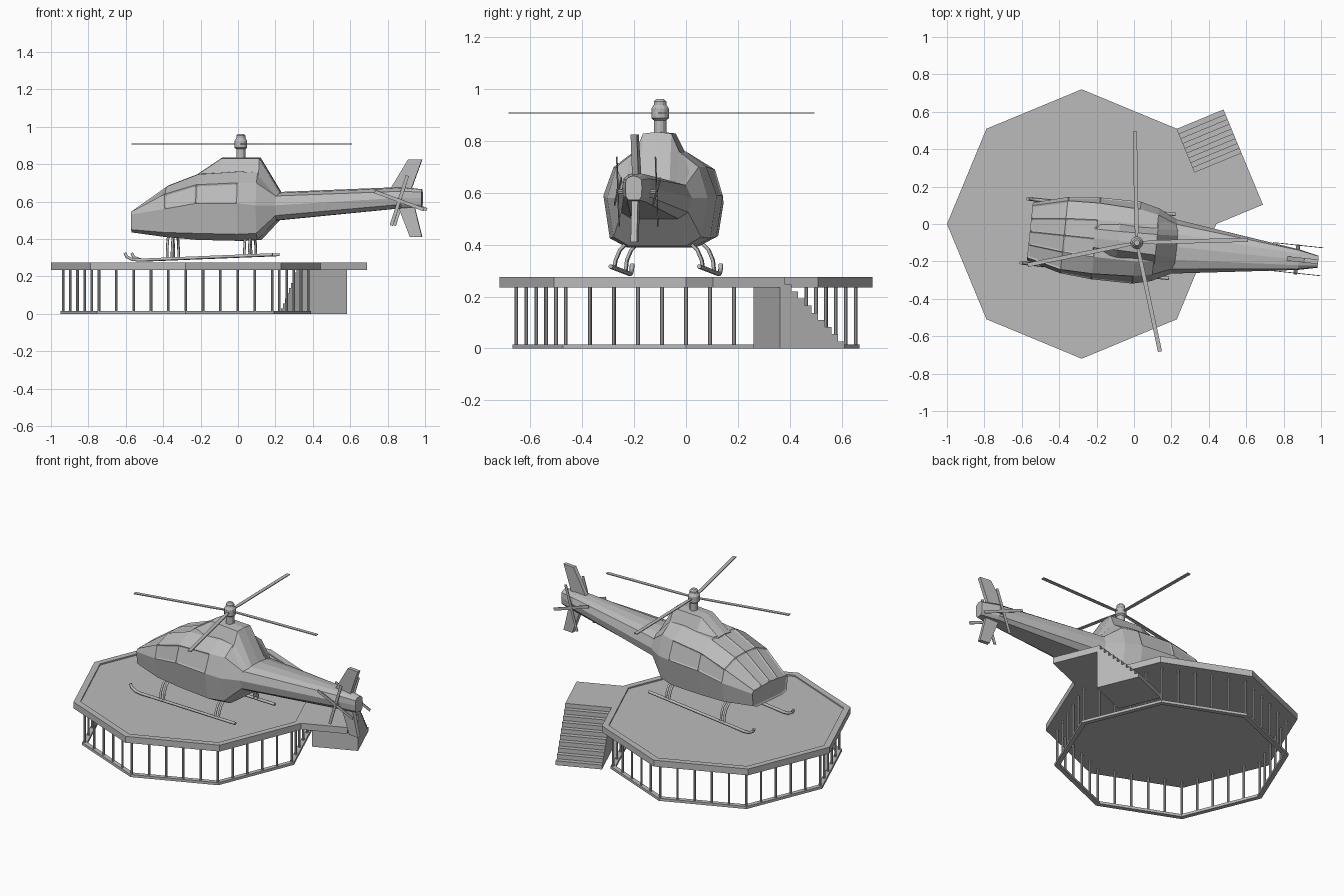
import bpy, bmesh, math
from mathutils import Matrix, Vector

if "Cube" in bpy.data.objects:
    bpy.data.objects.remove(bpy.data.objects["Cube"])

grey = bpy.data.materials.new("plain_grey")
grey.use_nodes = True
COLOR = (0.5, 0.5, 0.5, 1)
grey.diffuse_color = COLOR
grey.node_tree.nodes["Principled BSDF"].inputs["Base Color"].default_value = COLOR

# Frames: helicopter (x towards the tail), deck, and stairs along one deck side
HELI = Matrix.Translation((0.015, -0.1, 0)) @ Matrix.Rotation(math.radians(-6), 4, "Z")
DECK = Matrix.Translation((-0.28, 0, 0))
STAIR = Matrix.Translation((0.229, 0.509, 0)) @ Matrix.Rotation(math.radians(-67.5), 4, "Z")


def finish(name, bm, frame):
    bmesh.ops.remove_doubles(bm, verts=bm.verts, dist=1e-5)
    bmesh.ops.recalc_face_normals(bm, faces=bm.faces)
    bm.transform(frame)
    mesh = bpy.data.meshes.new(name)
    bm.to_mesh(mesh)
    bm.free()
    mesh.materials.append(grey)
    obj = bpy.data.objects.new(name, mesh)
    bpy.context.collection.objects.link(obj)
    return obj


def prism(name, points, sweep, frame):
    """Flat outline pushed along a vector."""
    bm = bmesh.new()
    face = bm.faces.new([bm.verts.new(p) for p in points])
    moved = bmesh.ops.extrude_face_region(bm, geom=[face], use_keep_orig=True)["geom"]
    verts = [v for v in moved if isinstance(v, bmesh.types.BMVert)]
    bmesh.ops.translate(bm, verts=verts, vec=sweep)
    return finish(name, bm, frame)


def lathe(name, profile, sides, frame, closed=False):
    """Profile of (radius, height) turned about z."""
    bm = bmesh.new()
    rings = []
    for k in range(sides):
        a = math.tau * k / sides
        rings.append([bm.verts.new((r * math.cos(a), r * math.sin(a), z)) for r, z in profile])
    n = len(profile)
    for k in range(sides):
        p, q = rings[k], rings[(k + 1) % sides]
        for i in range(n if closed else n - 1):
            j = (i + 1) % n
            bm.faces.new((p[i], q[i], q[j], p[j]))
    return finish(name, bm, frame)


def loft(name, sections, windows=(), nose_window=False):
    """Sections: (x, [(half width, z), ... bottom to top]); mirrored, with a ridge point."""
    bm = bmesh.new()
    rings = []
    for x, half in sections:
        ridge = [(0, half[-1][1] + 0.006)]
        outline = half + ridge + [(-w, z) for w, z in reversed(half)]
        rings.append([bm.verts.new((x, w, z)) for w, z in outline])
    n = len(rings[0])
    panes = []
    for s, (p, q) in enumerate(zip(rings, rings[1:])):
        for i in range(n):
            j = (i + 1) % n
            face = bm.faces.new((p[i], p[j], q[j], q[i]))
            if (s, min(i, n - 2 - i)) in windows:
                panes.append(face)
    nose = bm.faces.new(rings[0])
    bm.faces.new(rings[-1])
    if nose_window:
        panes.append(nose)
    bmesh.ops.recalc_face_normals(bm, faces=bm.faces)
    if panes:
        bmesh.ops.inset_individual(bm, faces=panes, thickness=0.011, depth=-0.005)
    return finish(name, bm, HELI)


def tube(name, points, radius, frame):
    curve = bpy.data.curves.new(name, "CURVE")
    curve.dimensions = "3D"
    curve.bevel_depth, curve.bevel_resolution, curve.use_fill_caps = radius, 1, True
    spline = curve.splines.new("POLY")
    spline.points.add(len(points) - 1)
    for point, co in zip(spline.points, points):
        point.co = (*co, 1)
    curve.materials.append(grey)
    obj = bpy.data.objects.new(name, curve)
    obj.matrix_world = frame
    bpy.context.collection.objects.link(obj)
    bpy.ops.object.select_all(action="DESELECT")
    obj.select_set(True)
    bpy.context.view_layer.objects.active = obj
    bpy.ops.object.convert(target="MESH")


# Octagonal deck with a low rim, and the open ring it stands on
lathe("landing_deck", [(0, 0.235), (0.72, 0.235), (0.72, 0.275), (0.68, 0.275),
                       (0.68, 0.267), (0, 0.267)], 8, DECK)
lathe("base_ring", [(0.64, 0), (0.67, 0), (0.67, 0.016), (0.64, 0.016)], 8, DECK, closed=True)

# Posts: five spaces on each side of the octagon
corners = [Vector((0.655 * math.cos(k * math.tau / 8), 0.655 * math.sin(k * math.tau / 8), 0))
           for k in range(9)]
for a, b in zip(corners, corners[1:]):
    for k in range(5):
        spot = DECK @ Matrix.Translation(a.lerp(b, k / 5))
        lathe("deck_post", [(0, 0.01), (0.007, 0.01), (0.007, 0.24), (0, 0.24)], 8, spot)

# Stairs and their landing
steps = []
for k in range(9):
    steps += [(k * 0.0278, 0, k * 0.0275), (k * 0.0278, 0, (k + 1) * 0.0275)]
steps += [(0.25, 0, 0.2475), (0.25, 0, 0.235), (0.27, 0, 0.235), (0.27, 0, 0)]
prism("stairs", steps, (0, 0.27, 0), STAIR)
prism("stair_landing", [(0.25, 0, 0.235), (0.551, 0, 0.235), (0.551, 0.27, 0.235),
                        (0.25, 0.27, 0.235)], (0, 0, 0.04), STAIR)

# Cabin with sunken windows, tail boom and engine housing
boom_root = (0.2, [(0.09, 0.50), (0.13, 0.525), (0.145, 0.58), (0.12, 0.63), (0.07, 0.645)])
loft("cabin", [
    (-0.575, [(0.11, 0.435), (0.145, 0.45), (0.155, 0.53), (0.14, 0.545), (0.07, 0.55)]),
    (-0.39, [(0.13, 0.41), (0.185, 0.435), (0.205, 0.56), (0.185, 0.64), (0.09, 0.68)]),
    (-0.22, [(0.13, 0.395), (0.195, 0.43), (0.22, 0.59), (0.19, 0.69), (0.10, 0.745)]),
    (0.0, [(0.13, 0.39), (0.195, 0.425), (0.22, 0.59), (0.18, 0.70), (0.10, 0.76)]),
    (0.1, [(0.11, 0.395), (0.17, 0.43), (0.195, 0.58), (0.16, 0.70), (0.09, 0.755)]),
    boom_root], windows={(0, 3), (0, 4), (1, 4), (1, 2), (2, 2)}, nose_window=True)
loft("tail_boom", [
    boom_root,
    (0.87, [(0.035, 0.565), (0.05, 0.585), (0.055, 0.62), (0.05, 0.655), (0.03, 0.672)]),
    (0.975, [(0.02, 0.572), (0.03, 0.585), (0.032, 0.62), (0.03, 0.65), (0.02, 0.66)])])
loft("engine_housing", [
    (-0.23, [(0.09, 0.70), (0.08, 0.73), (0.05, 0.742)]),
    (-0.1, [(0.12, 0.71), (0.085, 0.76), (0.05, 0.829)]),
    (0.105, [(0.14, 0.70), (0.085, 0.76), (0.055, 0.829)]),
    (0.22, [(0.12, 0.61), (0.09, 0.63), (0.06, 0.637)])])

# Tail fins
for name, outline in (("upper_fin", [(0.80, 0.66), (0.90, 0.825), (0.975, 0.825), (0.915, 0.66)]),
                      ("lower_fin", [(0.84, 0.59), (0.91, 0.41), (0.975, 0.41), (0.93, 0.59)])):
    prism(name, [(x, -0.012, z) for x, z in outline], (0, 0.024, 0), HELI)

# Main rotor
lathe("rotor_mast", [(0, 0.8), (0.024, 0.8), (0.024, 0.88), (0.034, 0.888), (0.034, 0.925),
                     (0.024, 0.94), (0.024, 0.952), (0.015, 0.962), (0, 0.962)], 12,
      Matrix.Translation((0.015, -0.1, 0)))
for angle in (1.5, 91, 191.5, 282):
    spin = Matrix.Translation((0.015, -0.1, 0.906)) @ Matrix.Rotation(math.radians(angle), 4, "Z")
    prism("rotor_blade", [(0.02, -0.007, 0), (0.1, -0.011, 0), (0.595, -0.011, 0),
                          (0.595, 0.011, 0), (0.1, 0.011, 0), (0.02, 0.007, 0)], (0, 0, 0.005), spin)

# Tail rotors on both sides, sharing one axle
TAIL = HELI @ Matrix.Translation((0.86, 0, 0.605))
lathe("tail_axle", [(0, -0.08), (0.01, -0.08), (0.01, 0.08), (0, 0.08)], 8,
      TAIL @ Matrix.Rotation(math.pi / 2, 4, "X"))
for side in (-1, 1):
    for angle in (72, -20):
        turn = TAIL @ Matrix.Rotation(math.radians(-angle), 4, "Y")
        prism("tail_rotor_blade", [(x, side * 0.075, z) for x, z in
              ((-0.14, -0.009), (0.14, -0.009), (0.14, 0.009), (-0.14, 0.009))],
              (0, 0.004, 0), turn)

# Skids with upturned tips, and bowed struts
for side in (-1, 1):
    y = side * 0.172
    tube("skid", [(-0.605, y, 0.325), (-0.595, y, 0.305), (-0.565, y, 0.29),
                  (-0.53, y, 0.287), (0.19, y, 0.316)], 0.009, HELI)
    for x, foot in ((-0.365, 0.293), (0.05, 0.31)):
        for shift in (-0.013, 0.013):
            tube("skid_strut", [(x + shift, side * w, z) for w, z in
                 ((0.09, 0.415), (0.125, 0.405), (0.15, 0.38), (0.167, 0.34), (0.172, foot))],
                 0.007, HELI)
